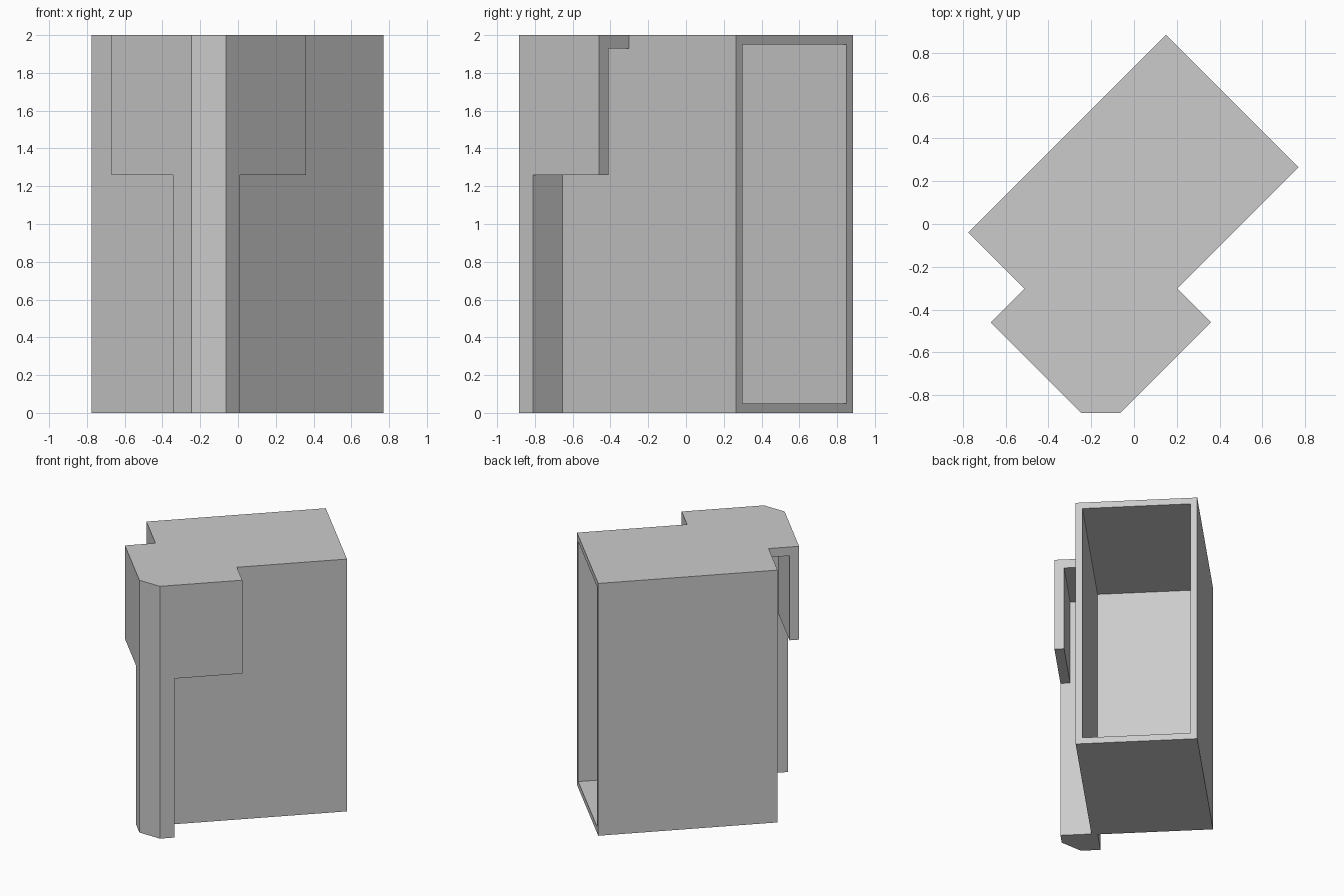
import bpy, bmesh, math
from mathutils import Matrix

cube = bpy.data.objects.get("Cube")
if cube:
    bpy.data.objects.remove(cube, do_unlink=True)

grey = bpy.data.materials.new("plain grey")
grey.use_nodes = True
colour = (0.6, 0.6, 0.6, 1)
grey.diffuse_color = colour
grey.node_tree.nodes["Principled BSDF"].inputs["Base Color"].default_value = colour

TURN = Matrix.Rotation(math.radians(45), 4, 'Z')   # the plan is turned diagonally
HEIGHT, WALL, SKIRT = 2.0, 0.07, 1.26
BACK, FRONT = 0.732, -0.576       # body limits along its length
NEAR, FAR = -0.357, 0.52          # body limits across its width
OUT_U, OUT_V = -0.799, -0.58      # outer faces of the corner cap
POST_U, POST_V = -0.566, -0.311   # ends of the corner post
END_U, END_V = -0.071, 0.148      # ends of the cap wings


def finish(name, bm):
    bmesh.ops.recalc_face_normals(bm, faces=bm.faces)
    bm.transform(TURN)
    mesh = bpy.data.meshes.new(name)
    bm.to_mesh(mesh)
    bm.free()
    mesh.materials.append(grey)
    obj = bpy.data.objects.new(name, mesh)
    bpy.context.collection.objects.link(obj)
    return obj


def prism(points, direction):
    """Extrude a closed 3D outline along a direction."""
    bm = bmesh.new()
    face = bm.faces.new([bm.verts.new(p) for p in points])
    ext = bmesh.ops.extrude_face_region(bm, geom=[face], use_keep_orig=True)
    verts = [g for g in ext["geom"] if isinstance(g, bmesh.types.BMVert)]
    bmesh.ops.translate(bm, verts=verts, vec=direction)
    bmesh.ops.recalc_face_normals(bm, faces=bm.faces)
    return bm


# Hollow box, open at its back end
bm = prism([(FRONT, NEAR, 0), (BACK, NEAR, 0), (BACK, FAR, 0), (FRONT, FAR, 0)],
           (0, 0, HEIGHT))
end = max(bm.faces, key=lambda f: f.calc_center_median().x)
bmesh.ops.inset_region(bm, faces=[end], thickness=WALL)
ext = bmesh.ops.extrude_face_region(bm, geom=[end])
bmesh.ops.delete(bm, geom=[end], context='FACES_ONLY') if end.is_valid else None
verts = [g for g in ext["geom"] if isinstance(g, bmesh.types.BMVert)]
bmesh.ops.translate(bm, verts=verts, vec=(FRONT + WALL - BACK, 0, 0))
finish("hollow_box", bm)

# Full-height corner post with its outer edge cut flat
cut = -0.885 * math.sqrt(2)
outline = [(POST_U, OUT_V), (POST_U, NEAR), (FRONT, NEAR), (FRONT, POST_V),
           (OUT_U, POST_V), (OUT_U, cut - OUT_U), (cut - OUT_V, OUT_V)]
finish("corner_post", prism([(u, v, 0) for u, v in outline], (0, 0, HEIGHT)))


# Cap wings: a hanging wall and a roof strip joined as one angle section
def wing_section(outer, inner):
    lip = outer + WALL
    under = HEIGHT - WALL
    return [(outer, SKIRT), (lip, SKIRT), (lip, under), (inner, under),
            (inner, HEIGHT), (outer, HEIGHT)]


finish("left_cap_wing", prism([(POST_U, v, z) for v, z in wing_section(OUT_V, NEAR)],
                              (END_U - POST_U, 0, 0)))
finish("right_cap_wing", prism([(u, POST_V, z) for u, z in wing_section(OUT_U, FRONT)],
                               (0, END_V - POST_V, 0)))
